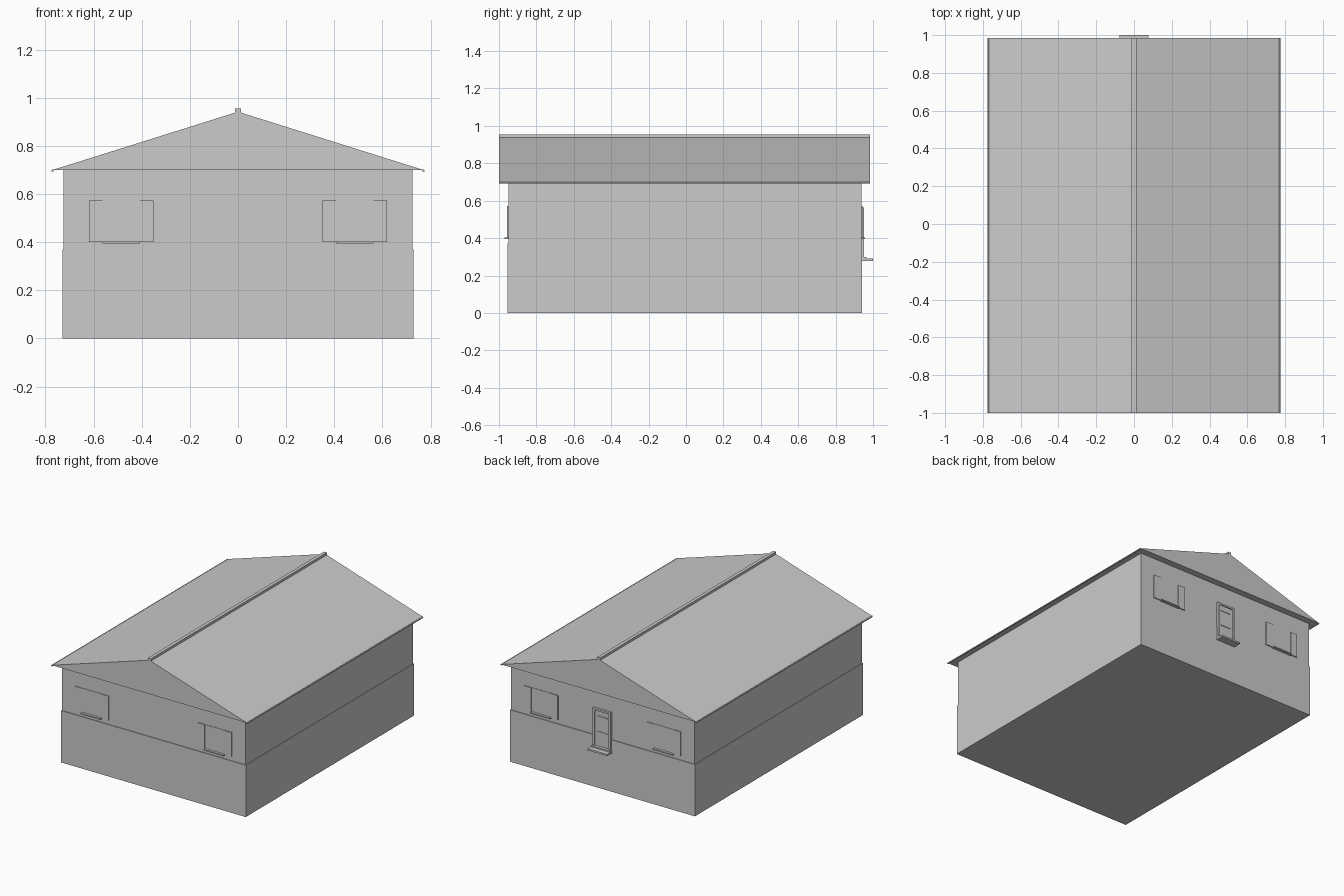
import bpy
from math import radians

cube = bpy.data.objects.get("Cube")
if cube:
    bpy.data.objects.remove(cube, do_unlink=True)

grey = bpy.data.materials.new("plain_grey")
grey.use_nodes = True
colour = (0.6, 0.6, 0.6, 1)
grey.diffuse_color = colour
grey.node_tree.nodes["Principled BSDF"].inputs["Base Color"].default_value = colour


def prism(name, profile, y0, y1):
    """Extrude a closed x-z profile along y."""
    n = len(profile)
    verts = [(x, y, z) for y in (y0, y1) for x, z in profile]
    faces = [tuple(range(n)), tuple(reversed(range(n, 2 * n)))]
    faces += [(i, i + n, (i + 1) % n + n, (i + 1) % n) for i in range(n)]
    mesh = bpy.data.meshes.new(name)
    mesh.from_pydata(verts, [], faces)
    mesh.materials.append(grey)
    mesh.update()
    obj = bpy.data.objects.new(name, mesh)
    bpy.context.collection.objects.link(obj)
    return obj


def box(name, x0, x1, y0, y1, z0, z1):
    return prism(name, [(x0, z0), (x1, z0), (x1, z1), (x0, z1)], min(y0, y1), max(y0, y1))


# Walls: the lower storey is slightly wider, leaving a thin ledge
box("lower_walls", -0.73, 0.73, -0.955, 0.942, 0, 0.37)
box("upper_walls", -0.725, 0.725, -0.95, 0.937, 0.37, 0.70)

# Solid gabled roof, ridge cap and eave gutters
prism("roof", [(-0.77, 0.70), (0.77, 0.70), (0, 0.942)], -1, 0.985)
box("ridge_cap", -0.012, 0.012, -1, 0.985, 0.93, 0.955)
for side, label in ((-1, "right"), (1, "left")):
    bpy.ops.mesh.primitive_cylinder_add(vertices=10, radius=0.005, depth=1.985,
                                        location=(side * 0.77, -0.0075, 0.697),
                                        rotation=(radians(90), 0, 0))
    gutter = bpy.context.object
    gutter.name = label + "_gutter"
    gutter.data.materials.append(grey)
    bpy.ops.object.shade_smooth_by_angle()

# Shuttered windows with projecting sills at both ends
for wall, out, end in ((-0.95, -1, "front"), (0.937, 1, "back")):
    for side, label in ((-1, "right"), (1, "left")):
        name = f"{end}_{label}_"
        centre = side * 0.485
        box(name + "pane", centre - 0.078, centre + 0.078,
            wall, wall + out * 0.003, 0.40, 0.573)
        box(name + "sill", centre - 0.078, centre + 0.078,
            wall, wall + out * 0.02, 0.395, 0.403)
        for s, hand in ((-1, "inner"), (1, "outer")):
            xs = sorted((centre + s * side * 0.078, centre + s * side * 0.133))
            box(name + hand + "_shutter", *xs, wall, wall + out * 0.007, 0.40, 0.573)

# Back door: slab, surround, rails and two steps
wall = 0.937
box("door_slab", -0.06, 0.06, wall, wall + 0.008, 0.29, 0.56)
for s, label in ((-1, "right"), (1, "left")):
    xs = sorted((s * 0.056, s * 0.072))
    box("door_post_" + label, *xs, wall, wall + 0.016, 0.29, 0.565)
box("door_lintel", -0.072, 0.072, wall, wall + 0.016, 0.552, 0.565)
for z, label in ((0.40, "middle"), (0.51, "upper")):
    box("door_rail_" + label, -0.04, 0.04, wall, wall + 0.012, z, z + 0.006)
box("upper_step", -0.072, 0.072, wall, 0.965, 0.288, 0.30)
box("door_step", -0.077, 0.077, wall, 1.0, 0.278, 0.29)
